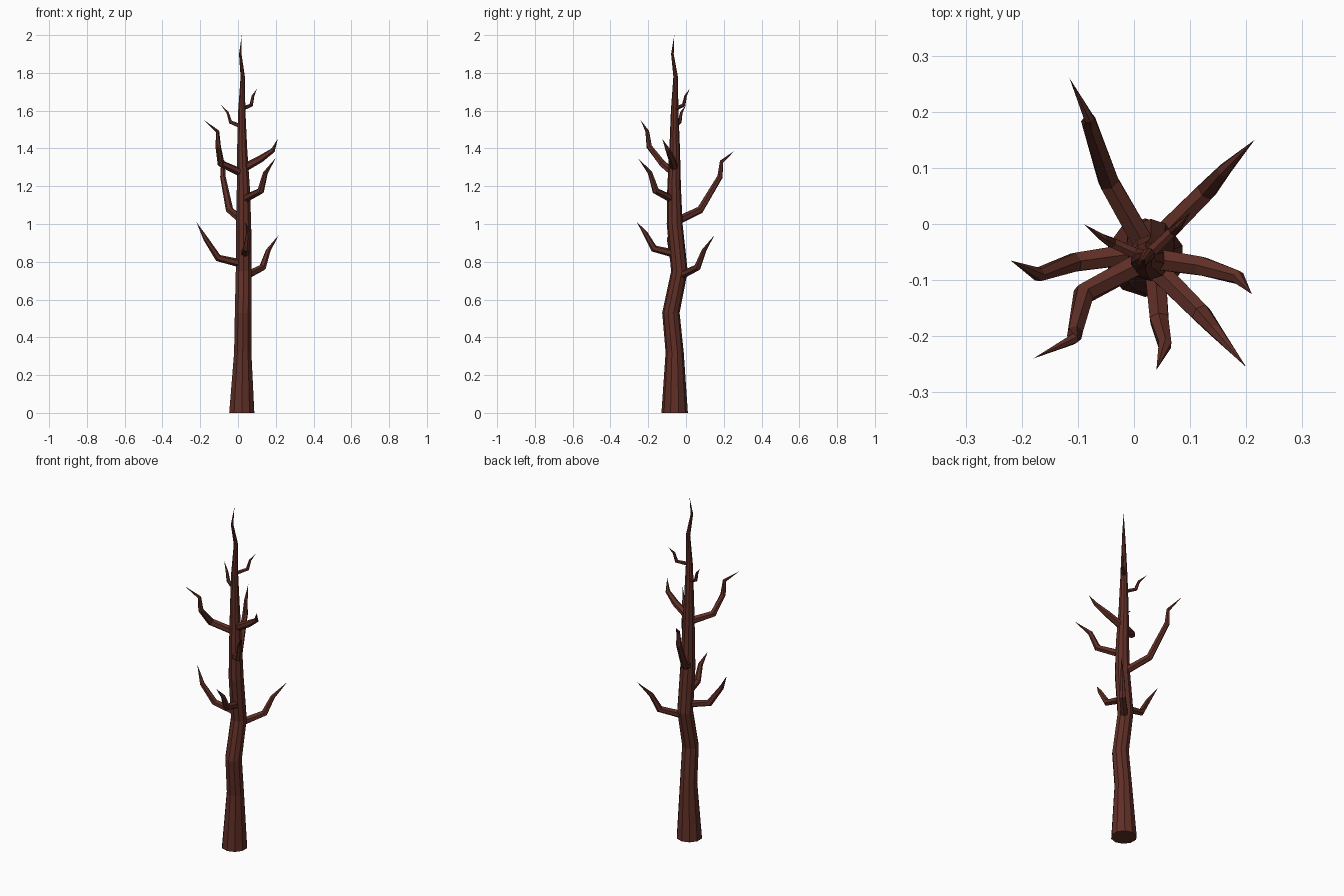
import bpy, bmesh, math
from mathutils import Vector

cube = bpy.data.objects.get("Cube")
if cube:
    bpy.data.objects.remove(cube, do_unlink=True)

# Single bark colour
bark = bpy.data.materials.new("dark red bark")
bark.use_nodes = True
colour = (0.115, 0.028, 0.019, 1)
bark.diffuse_color = colour
bsdf = next(n for n in bark.node_tree.nodes if n.type == 'BSDF_PRINCIPLED')
bsdf.inputs["Base Color"].default_value = colour
bsdf.inputs["Roughness"].default_value = 0.9


def limb(name, path, radii, sides, level=False):
    """Faceted tapering tube that ends in a point; level keeps rings horizontal."""
    pts = [Vector(p) for p in path]
    bm = bmesh.new()
    rings = []
    for i, r in enumerate(radii):
        along = (pts[i + 1] - pts[i]).normalized()
        if i:
            along = (along + (pts[i] - pts[i - 1]).normalized()).normalized()
        if level:
            u, v = Vector((1, 0, 0)), Vector((0, 1, 0))
        else:
            u = along.cross(Vector((0, 0, 1))).normalized()
            v = u.cross(along) * -1
        ring = []
        for k in range(sides):
            a = math.tau * (k + 0.5) / sides
            ring.append(bm.verts.new(pts[i] + (u * math.cos(a) + v * math.sin(a)) * r))
        rings.append(ring)
    tip = bm.verts.new(pts[-1])
    bm.faces.new(rings[0][::-1])
    for k in range(sides):
        n = (k + 1) % sides
        for lo, hi in zip(rings, rings[1:]):
            bm.faces.new((lo[k], lo[n], hi[n], hi[k]))
        bm.faces.new((rings[-1][k], rings[-1][n], tip))
    bmesh.ops.recalc_face_normals(bm, faces=bm.faces)
    mesh = bpy.data.meshes.new(name)
    bm.to_mesh(mesh)
    bm.free()
    mesh.materials.append(bark)
    bpy.context.collection.objects.link(bpy.data.objects.new(name, mesh))


# Crooked trunk
limb("trunk",
     [(.02, -.06, 0), (.025, -.06, .32), (.027, -.08, .53), (.03, -.035, .75),
      (.03, -.06, 1), (.028, -.063, 1.2), (.022, -.06, 1.4), (.02, -.06, 1.6),
      (.025, -.055, 1.78), (.012, -.072, 1.9), (.02, -.062, 2)],
     [.07, .048, .046, .044, .042, .036, .028, .02, .012, .007], 10, level=True)

# Bent branches, lowest first
branches = {
    "low_back_left": [(.03, -.04, .72), (.13, .06, .77), (.16, .095, .86), (.215, .15, .94)],
    "low_right": [(.02, -.05, .79), (-.105, -.068, .82), (-.17, -.09, .92), (-.22, -.065, 1.01)],
    "low_front": [(.035, -.05, .84), (.045, -.17, .87), (.055, -.215, .95), (.04, -.26, 1.01)],
    "middle_back": [(.02, -.04, 1.02), (-.045, .075, 1.075), (-.08, .18, 1.25),
                    (-.08, .188, 1.33), (-.115, .26, 1.39)],
    "middle_front_left": [(.03, -.07, 1.13), (.12, -.16, 1.175), (.145, -.19, 1.27), (.2, -.255, 1.35)],
    "high_front_right": [(.02, -.065, 1.27), (-.09, -.125, 1.32), (-.105, -.195, 1.41),
                         (-.108, -.205, 1.49), (-.18, -.24, 1.55)],
    "high_left": [(.02, -.06, 1.29), (.12, -.075, 1.345), (.185, -.095, 1.39), (.21, -.125, 1.45)],
}
for name, path in branches.items():
    radii = [.022, .019, .013] if len(path) == 4 else [.022, .02, .015, .01]
    limb(name + "_branch", path, radii, 6)

# Small twigs near the top
twigs = {
    "right": [(.02, -.06, 1.515), (-.04, -.033, 1.54), (-.055, -.025, 1.59), (-.09, 0, 1.63)],
    "left": [(.025, -.055, 1.61), (.07, -.012, 1.63), (.08, -.002, 1.68), (.1, .02, 1.715)],
}
for name, path in twigs.items():
    limb(name + "_twig", path, [.011, .01, .007], 6)
